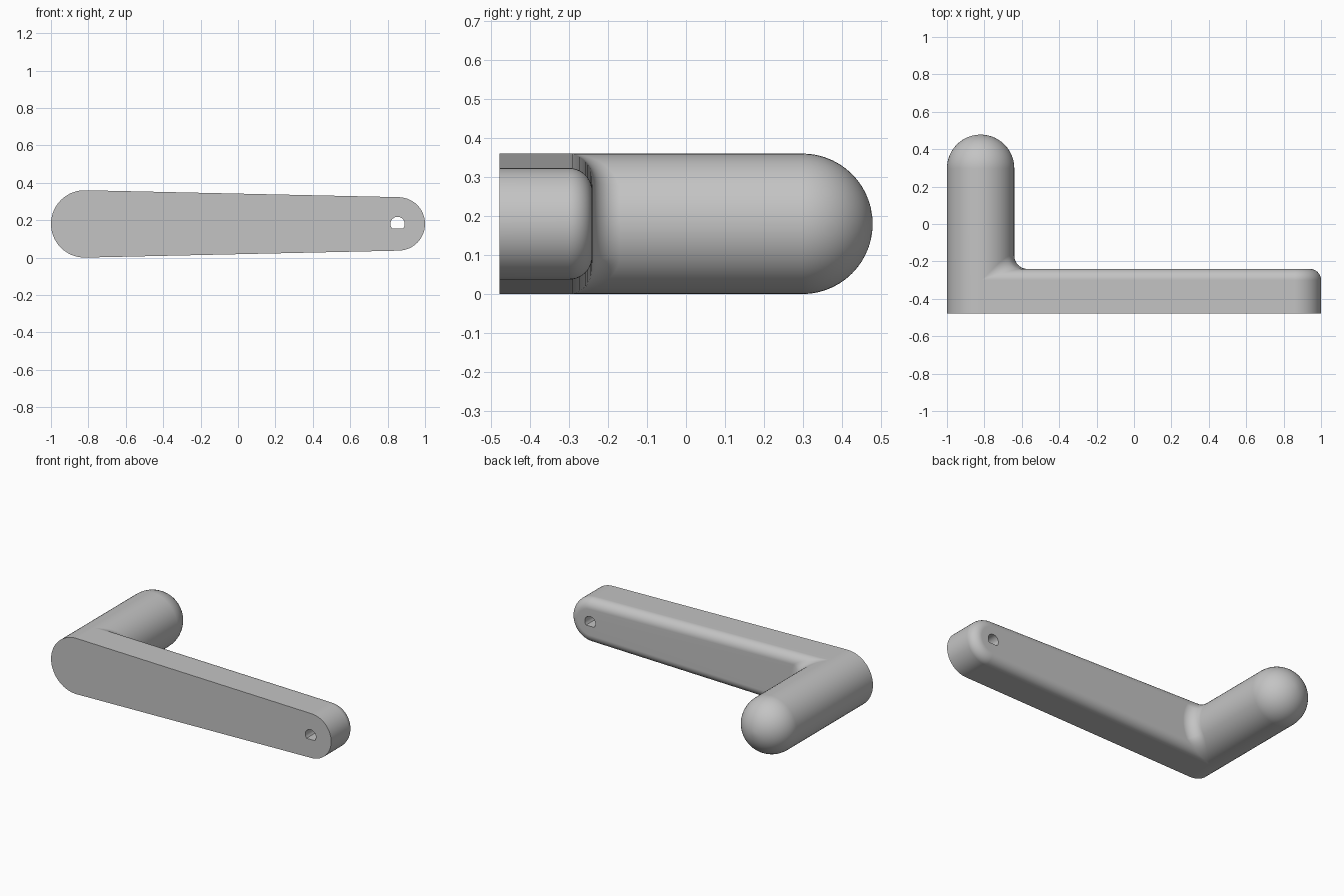
import bpy, bmesh
from math import sin, cos, acos, asin, pi
from mathutils import Vector

cube = bpy.data.objects.get("Cube")
if cube:
    bpy.data.objects.remove(cube)

# Main dimensions
R, BIG_X = 0.18, -0.82          # grip radius and axis
TIP, TIP_X = 0.143, 0.857       # narrow end of the arm
Z = 0.18
FRONT, EDGE_Y, DOME_Y = -0.478, -0.30, 0.298
EDGE, FILLET = 0.06, 0.07       # rounded back edge, inner corner fillet
BACK = EDGE_Y + EDGE
TANGENT = pi / 2 - asin((R - TIP) / (TIP_X - BIG_X))

bm = bmesh.new()


def point(cx, radius, angle, y):
    return Vector((cx + radius * cos(angle), y, Z + radius * sin(angle)))


def span(a, b, n):
    return [a + (b - a) * i / n for i in range(n + 1)]


def skin(rows):
    """Join neighbouring rows of points with quads."""
    grid = [[bm.verts.new(p) for p in row] for row in rows]
    for r0, r1 in zip(grid, grid[1:]):
        for i in range(len(r0) - 1):
            bm.faces.new((r0[i], r0[i + 1], r1[i + 1], r1[i]))


def fillet_column(theta, phi, side):
    """Arc of a ball touching both the grip and the arm."""
    y = EDGE_Y + (EDGE + FILLET) * cos(phi)
    centre = point(BIG_X, R + FILLET, theta, y)
    to_grip = -Vector((cos(theta), 0, sin(theta)))
    to_arm = -Vector((sin(phi) * cos(TANGENT), cos(phi),
                      side * sin(phi) * sin(TANGENT)))
    return [centre + FILLET * to_grip.lerp(to_arm, t).normalized()
            for t in span(0, 1, 8)]


# Inner corner: columns from the upper tangent to the lower one
phis = span(pi / 2, 0, 10)
thetas = [TANGENT - acos(min(1, (R - EDGE + (EDGE + FILLET) * sin(p)) / (R + FILLET)))
          for p in phis]
upper = [fillet_column(t, p, 1) for t, p in zip(thetas, phis)]
lower = [fillet_column(-t, p, -1) for t, p in zip(thetas, phis)]
flat = span(thetas[-1], -thetas[-1], 10)[1:-1]
columns = upper + [fillet_column(t, 0, 1) for t in flat] + lower[::-1]
inner = thetas + flat + [-t for t in thetas[::-1]]
skin(columns)

# Grip: inner side, outer side and domed end
skin([[c[0] for c in columns], [point(BIG_X, R, t, DOME_Y) for t in inner]])
outer = span(-TANGENT, TANGENT - 2 * pi, 28)
skin([[point(BIG_X, R, t, y) for t in outer] for y in (FRONT, EDGE_Y, DOME_Y)])
skin([[point(BIG_X, R * cos(e), t, DOME_Y + R * sin(e)) for t in inner + outer[1:]]
      for e in span(0, pi / 2, 14)])

# Arm: straight side wall, then the rounded back edge
tip_angles = span(TANGENT, -TANGENT, 28)
loops = []
for p, top, bottom in zip(phis, upper, lower):
    radius = TIP - EDGE + EDGE * sin(p)
    arc = [point(TIP_X, radius, a, EDGE_Y + EDGE * cos(p)) for a in tip_angles]
    loops.append([top[-1]] + arc + [bottom[-1]])
skin([[Vector((p.x, FRONT, p.z)) for p in loops[0]]] + loops)

# Shaft hole with one flat side
HOLE, FLAT = 0.038, -0.025
cut = asin(FLAT / HOLE)
hole = span(cut, pi - cut, 24) + [cut]
skin([[point(0.853, HOLE, a, y) for a in hole] for y in (FRONT, BACK)])

# Flat front and back faces around the hole
bmesh.ops.remove_doubles(bm, verts=bm.verts[:], dist=1e-5)
for y in (FRONT, BACK):
    rim = [e for e in bm.edges if e.is_boundary
           and all(abs(v.co.y - y) < 1e-4 for v in e.verts)]
    bmesh.ops.triangle_fill(bm, edges=rim, use_beauty=True, normal=(0, 1, 0))
bmesh.ops.recalc_face_normals(bm, faces=bm.faces[:])

mesh = bpy.data.meshes.new("crank_handle")
bm.to_mesh(mesh)
bm.free()
crank = bpy.data.objects.new("crank_handle", mesh)
bpy.context.collection.objects.link(crank)

# Single plain grey
grey = bpy.data.materials.new("light_grey")
grey.use_nodes = True
colour = (0.55, 0.55, 0.55, 1)
grey.diffuse_color = colour
grey.node_tree.nodes["Principled BSDF"].inputs["Base Color"].default_value = colour
mesh.materials.append(grey)

# Smooth curves, crisp rims
bpy.ops.object.select_all(action='DESELECT')
crank.select_set(True)
bpy.context.view_layer.objects.active = crank
bpy.ops.object.shade_smooth_by_angle(angle=pi / 6)
weighted = crank.modifiers.new("even_shading", 'WEIGHTED_NORMAL')
weighted.keep_sharp = True
